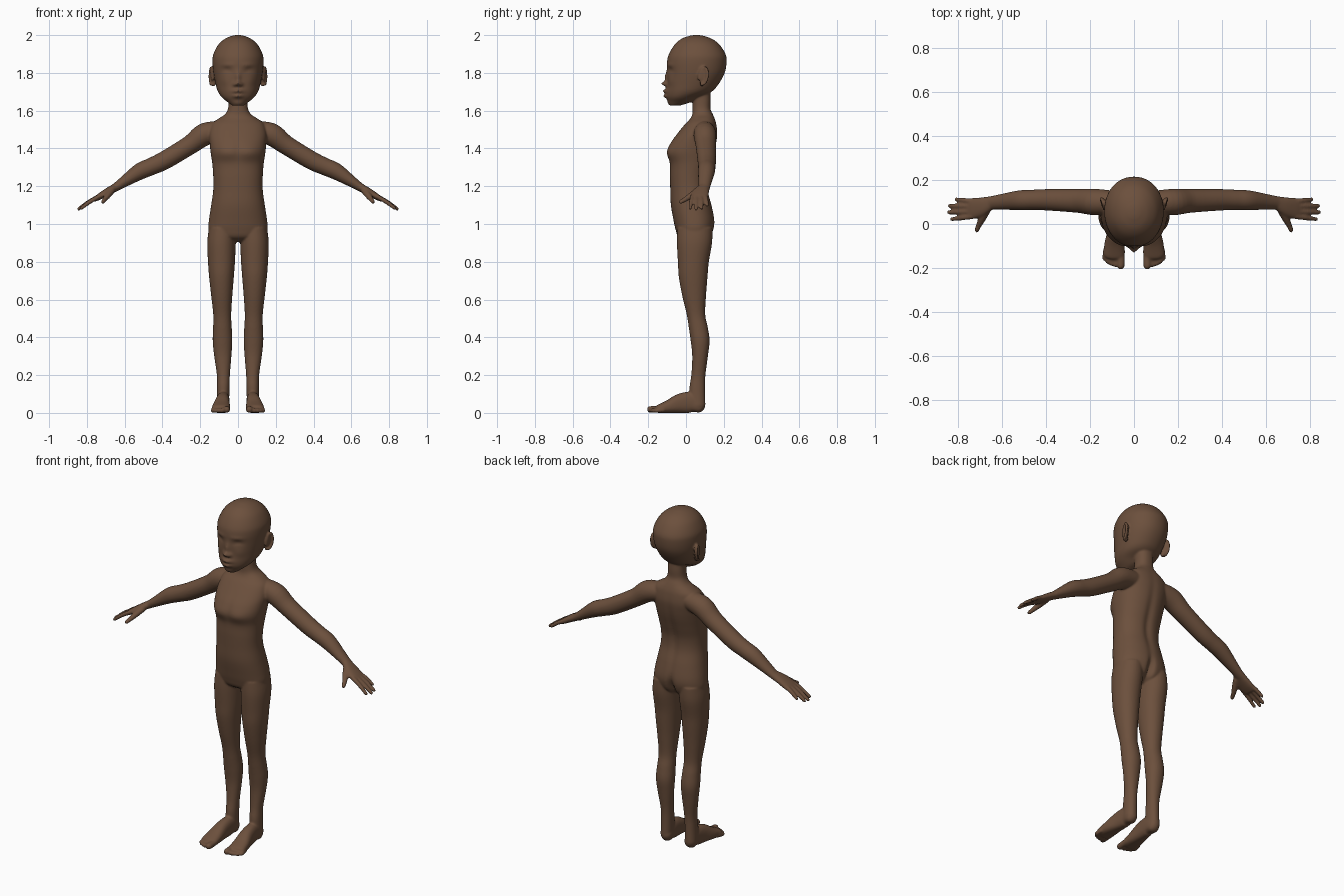
import bpy, bmesh, math
from mathutils import Vector

bm = bmesh.new()


def spline(rows, n):
    """Catmull-Rom interpolation of equal-length tuples."""
    out = []
    for i in range(len(rows) - 1):
        a, b, c, d = rows[max(i - 1, 0)], rows[i], rows[i + 1], rows[min(i + 2, len(rows) - 1)]
        for k in range(n):
            t = k / n
            out.append(tuple(0.5 * (2 * q + (r - p) * t + (2 * p - 5 * q + 4 * r - s) * t * t
                                    + (3 * q - p - 3 * r + s) * t ** 3)
                             for p, q, r, s in zip(a, b, c, d)))
    return out + [rows[-1]]


def tube(rows, side=1, hint=None, e=2.0, seg=32, n=5, cap=True):
    """Loft rings given as (x, y, z, radius_u, radius_v). Without a hint the rings are horizontal."""
    rows = spline(rows, n)
    pts = [Vector(r[:3]) for r in rows]
    frames = []
    for i, r in enumerate(rows):
        t = (pts[min(i + 1, len(pts) - 1)] - pts[max(i - 1, 0)]).normalized()
        if hint:
            u = Vector(hint)
            u = (u - t * u.dot(t)).normalized()
            v = t.cross(u)
        else:
            u, v = Vector((1, 0, 0)), Vector((0, 1, 0))
        frames.append((pts[i], u, v, r[3], r[4], t))
    if cap:  # rounded ends
        for end, sgn in ((frames[0], -1), (frames[-1], 1)):
            p, u, v, a, b, t = end
            for deg in (30, 55, 78):
                k, h = math.cos(math.radians(deg)), math.sin(math.radians(deg))
                f = (p + t * sgn * h * min(a, b), u, v, a * k, b * k, t)
                frames.insert(0, f) if sgn < 0 else frames.append(f)
    rings = []
    for p, u, v, a, b, t in frames:
        ring = []
        for j in range(seg):
            w = 2 * math.pi * j / seg
            c, s = math.cos(w), math.sin(w)
            co = (p + u * a * math.copysign(abs(c) ** (2 / e), c)
                  + v * b * math.copysign(abs(s) ** (2 / e), s))
            ring.append(bm.verts.new((co.x * side, co.y, max(co.z, 0))))
        rings.append(ring)
    for r0, r1 in zip(rings, rings[1:]):
        for j in range(seg):
            k = (j + 1) % seg
            bm.faces.new((r0[j], r0[k], r1[k], r1[j]))
    bm.faces.new(rings[0])
    bm.faces.new(rings[-1])
    return [v for r in rings for v in r]


def slab(z, hw, yf, yb):
    return (0, (yf + yb) / 2, z, hw, (yb - yf) / 2)


def sculpt(verts, bumps, test):
    """Push vertices along y with soft bumps (amount, x, z, size_x, size_z)."""
    for v in verts:
        if test(v.co):
            x, z = abs(v.co.x), v.co.z
            v.co.y += sum(a * math.exp(-((x - bx) / sx) ** 2 - ((z - bz) / sz) ** 2)
                          for a, bx, bz, sx, sz in bumps)


# head with face relief
head = tube([slab(*r) for r in (
    (1.627, .03, -.085, -.03), (1.645, .055, -.093, .03), (1.67, .085, -.10, .07),
    (1.70, .106, -.103, .135), (1.74, .118, -.10, .172), (1.80, .130, -.10, .205),
    (1.86, .135, -.10, .215), (1.90, .130, -.09, .209), (1.95, .104, -.06, .177),
    (1.98, .07, -.025, .138), (1.995, .036, .015, .097), (2.0, .012, .04, .07))],
    e=2.1, seg=128, n=9, cap=False)
sculpt(head, (
    (.011, .058, 1.812, .024, .016),    # eye sockets
    (-.007, .060, 1.806, .017, .009),   # eyelids
    (.004, .060, 1.806, .020, .004),    # eye slits
    (-.004, .055, 1.842, .035, .010),   # brows
    (-.004, .070, 1.755, .025, .025),   # cheeks
    (-.013, 0, 1.775, .013, .030),      # nose bridge
    (-.029, 0, 1.743, .015, .012),      # nose tip
    (-.013, .019, 1.738, .010, .009),   # nostrils
    (-.011, 0, 1.690, .038, .026),      # mouth area
    (-.013, 0, 1.705, .026, .008),      # upper lip
    (-.012, 0, 1.676, .023, .008),      # lower lip
    (.010, 0, 1.690, .030, .004),       # mouth line
    (-.005, 0, 1.640, .030, .012)),     # chin
    lambda c: c.y < 0.03)

# torso and neck
torso = tube([slab(*r) for r in (
    (.905, .09, .0, .09), (.93, .14, -.04, .128), (.97, .157, -.055, .147),
    (1.02, .154, -.066, .152), (1.10, .142, -.08, .137), (1.18, .131, -.083, .117),
    (1.25, .131, -.085, .117), (1.32, .136, -.086, .135), (1.38, .145, -.10, .152),
    (1.43, .15, -.082, .162), (1.48, .152, -.045, .167), (1.53, .138, -.004, .161),
    (1.557, .105, .022, .153), (1.58, .07, .033, .143), (1.61, .053, .035, .13),
    (1.66, .049, .035, .13), (1.74, .049, .03, .125))], e=2.25, seg=96, cap=False)
sculpt(torso, ((-.010, 0, 1.25, .022, .20), (-.03, 0, .95, .018, .06)), lambda c: c.y > .06)
sculpt(torso, ((-.006, .065, 1.375, .045, .035), (.004, 0, 1.40, .02, .06)), lambda c: c.y < .02)

for s in (1, -1):
    # ear: thin plate with a raised rim
    tube([(.128, .085, 1.735, .008, .010), (.135, .090, 1.765, .008, .018),
          (.138, .093, 1.80, .008, .024), (.138, .093, 1.825, .007, .016)], s)
    rim = []
    for i in range(11):
        a = math.radians(-100 + 30 * i)
        rim.append((.142 + .007 * math.cos(a), .092 + .022 * math.cos(a) + .006 * math.sin(a),
                    1.783 + .045 * math.sin(a), .0075, .0075))
    tube(rim, s, hint=(1, 0, 0), seg=12, n=3)

    # leg, rows of (z, inner x, outer x, front y, back y)
    tube([((i + o) / 2, (f + b) / 2, z, (o - i) / 2, (b - f) / 2) for z, i, o, f, b in (
        (.04, .047, .113, .02, .103), (.13, .045, .111, .018, .101), (.20, .043, .112, .028, .103),
        (.30, .035, .126, .033, .116), (.38, .030, .134, .025, .125), (.45, .033, .132, .015, .116),
        (.52, .036, .131, .004, .102), (.62, .030, .142, -.02, .106), (.72, .022, .153, -.038, .114),
        (.80, .016, .159, -.043, .121), (.90, .012, .163, -.048, .138), (.98, .012, .154, -.045, .14))],
        s, e=2.1, cap=False)

    # foot
    tube([(.078, .068, .038, .033, .038), (.078, .03, .055, .034, .055), (.082, -.03, .050, .038, .052),
          (.088, -.09, .033, .046, .036), (.091, -.14, .022, .049, .024)], s, hint=(1, 0, 0), e=2.4)
    # toes (x, tip y, radius)
    for x, tip, r in ((.060, -.207, .018), (.085, -.197, .0125), (.103, -.191, .012),
                      (.119, -.182, .0115), (.133, -.168, .0115)):
        tube([(x * .98, -.12, r + .004, r, r), (x, tip + r, r, r, r)], s, hint=(1, 0, 0), seg=16)

    # arm from shoulder to wrist
    tube([(.08, .10, 1.495, .05, .05), (.175, .10, 1.475, .060, .060), (.255, .105, 1.418, .054, .051),
          (.387, .110, 1.338, .049, .049), (.46, .110, 1.304, .046, .046), (.52, .108, 1.278, .045, .044),
          (.60, .101, 1.226, .036, .030), (.65, .096, 1.193, .031, .022), (.69, .088, 1.170, .034, .018)],
         s, hint=(0, 1, 0))
    # palm
    tube([(.655, .093, 1.192, .030, .020), (.69, .080, 1.171, .042, .020), (.73, .071, 1.147, .048, .017),
          (.755, .069, 1.132, .045, .013)], s, hint=(0, 1, 0), e=2.3)
    # fingers (base y, tip y, tip x, tip z)
    for y0, y1, x1, z1 in ((.034, .022, .829, 1.084), (.057, .053, .843, 1.080),
                           (.081, .083, .839, 1.084), (.103, .112, .808, 1.100)):
        tube([(.735, y0, 1.146, .012, .012), ((.735 + x1) / 2, (y0 + y1) / 2, (1.146 + z1) / 2 + .004, .0115, .0115),
              (x1, y1, z1, .0095, .0095)], s, hint=(0, 1, 0), seg=16)
    # thumb
    tube([(.672, .062, 1.175, .020, .018), (.692, .022, 1.148, .017, .016), (.705, -.004, 1.130, .013, .013),
          (.715, -.028, 1.117, .011, .011)], s, hint=(1, 0, 0), seg=16)

bmesh.ops.recalc_face_normals(bm, faces=bm.faces[:])
mesh = bpy.data.meshes.new("body")
bm.to_mesh(mesh)
bm.free()
body = bpy.data.objects.new("body", mesh)
bpy.context.collection.objects.link(body)

# single skin colour
skin = bpy.data.materials.new("brown skin")
skin.diffuse_color = (0.150, 0.080, 0.046, 1)
mesh.materials.append(skin)
for p in mesh.polygons:
    p.use_smooth = True

# fuse the parts into one smooth skin
fuse = body.modifiers.new("fuse", 'REMESH')
fuse.mode = 'VOXEL'
fuse.voxel_size = 0.0055
fuse.use_smooth_shade = True
soften = body.modifiers.new("soften", 'SMOOTH')
soften.factor = 0.5
soften.iterations = 5
